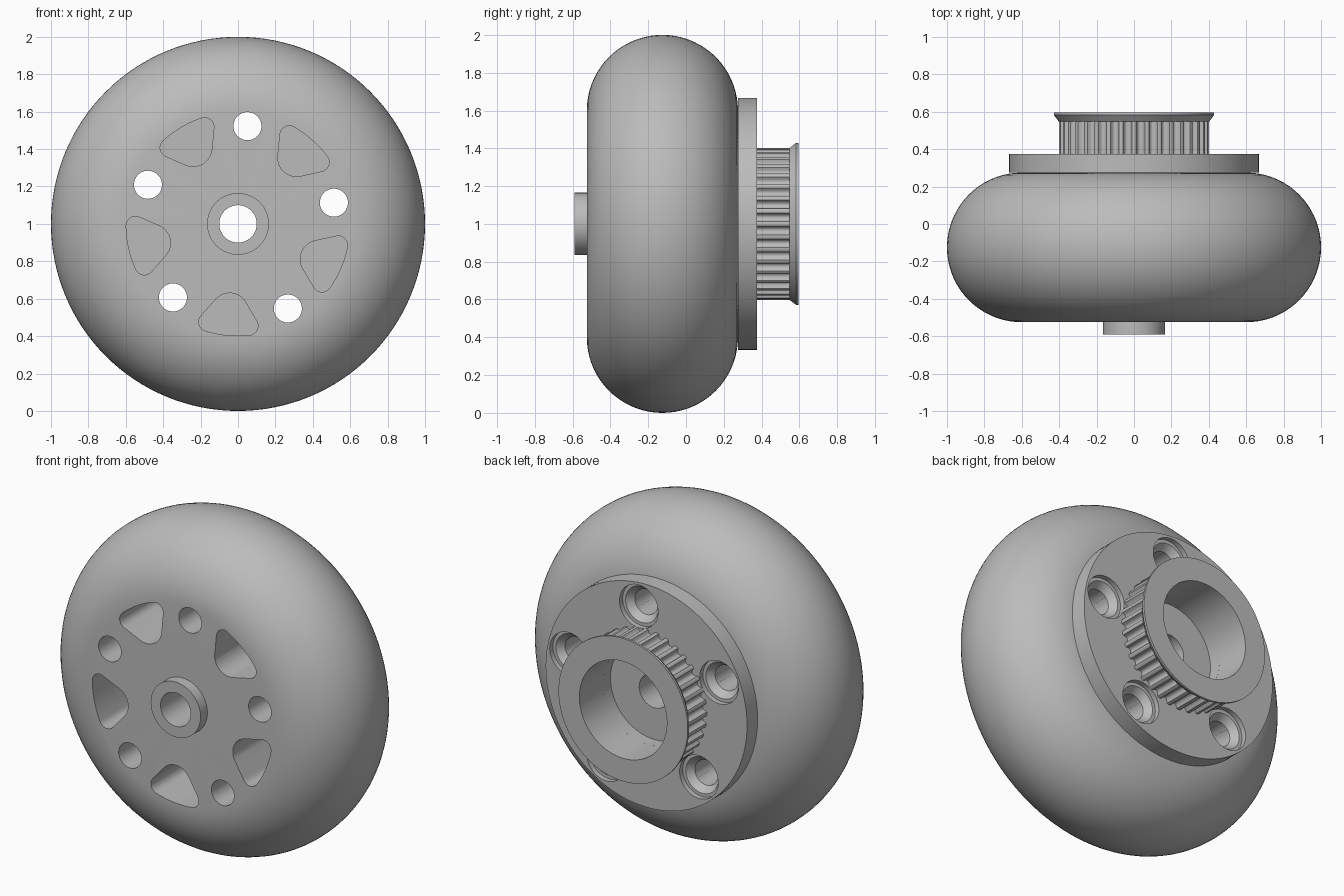
import bpy, bmesh, math
from mathutils import Vector
from mathutils.geometry import convex_hull_2d

if "Cube" in bpy.data.objects:
    bpy.data.objects.remove(bpy.data.objects["Cube"])

grey = bpy.data.materials.new("plain_grey")
grey.use_nodes = True
grey.diffuse_color = (0.5, 0.5, 0.5, 1)
grey.node_tree.nodes["Principled BSDF"].inputs["Base Color"].default_value = (0.5, 0.5, 0.5, 1)

AXLE = 1.0           # height of the wheel centre
COUNT = 5            # bolt holes and pockets
STEP = math.tau / COUNT
BOLT_START = math.radians(84.5)
BOLT_RING = 0.525
BORE = 0.1
TEETH = 36


def lathe(bm, profile, segs=128, cx=0.0, cz=AXLE, shape=None):
    """Spin a (radius, y) outline around an axis along y; shape varies the radius by angle."""
    rings = []
    for i in range(segs):
        a = math.tau * i / segs
        ring = []
        for r, y in profile:
            k = shape(r, a) if shape else r
            ring.append(bm.verts.new((cx + k * math.cos(a), y, cz + k * math.sin(a))))
        rings.append(ring)
    n = len(profile)
    for i in range(segs):
        p, q = rings[i], rings[(i + 1) % segs]
        for j in range(n):
            k = (j + 1) % n
            bm.faces.new((p[j], p[k], q[k], q[j]))


def prism(bm, points, y0, y1):
    """Solid between two copies of an (x, z) outline."""
    a = [bm.verts.new((x, y0, z)) for x, z in points]
    b = [bm.verts.new((x, y1, z)) for x, z in points]
    bm.faces.new(a)
    bm.faces.new(b[::-1])
    for i in range(len(a)):
        k = (i + 1) % len(a)
        bm.faces.new((a[i], b[i], b[k], a[k]))


def finish(name, bm):
    bmesh.ops.recalc_face_normals(bm, faces=bm.faces)
    mesh = bpy.data.meshes.new(name)
    bm.to_mesh(mesh)
    bm.free()
    mesh.materials.append(grey)
    obj = bpy.data.objects.new(name, mesh)
    bpy.context.collection.objects.link(obj)
    return obj


def activate(obj):
    bpy.ops.object.select_all(action='DESELECT')
    obj.select_set(True)
    bpy.context.view_layer.objects.active = obj


def cut(obj, cutter):
    cutter.hide_render = True
    mod = obj.modifiers.new("cut", 'BOOLEAN')
    mod.operation = 'DIFFERENCE'
    mod.solver = 'EXACT'
    mod.object = cutter
    activate(obj)
    bpy.ops.object.modifier_apply(modifier=mod.name)
    bpy.data.objects.remove(cutter)


def part(name, profile, **options):
    bm = bmesh.new()
    lathe(bm, profile, **options)
    return finish(name, bm)


def circle(x, y, r, n=32):
    return [Vector((x + r * math.cos(math.tau * i / n), y + r * math.sin(math.tau * i / n)))
            for i in range(n)]


# Tyre: half-round tread running into flat side faces
FRONT, BACK = -0.525, 0.275
MID, ROUND, CORE = (FRONT + BACK) / 2, 0.4, 0.6
tread = [(CORE + ROUND * math.cos(t), MID + ROUND * math.sin(t))
         for t in (math.pi * (i / 36 - 0.5) for i in range(37))]
wheel = part("wheel", [(BORE, FRONT)] + tread + [(BORE, BACK)])

# Pocket outline (radial, sideways): wide outer edge, rounded inner end
outline = circle(0.472, 0, 0.1)
for side in (-1, 1):
    t = 0.2 * side
    outline += circle(0.548 * math.cos(t), 0.548 * math.sin(t), 0.05)
outline += [Vector((0.598 * math.cos(t / 50), 0.598 * math.sin(t / 50))) for t in range(-10, 11)]
outline = [outline[i] for i in convex_hull_2d(outline)]

# Pockets and bolt holes through the wheel
bm = bmesh.new()
for i in range(COUNT):
    a = BOLT_START + math.pi + i * STEP
    c, s = math.cos(a), math.sin(a)
    prism(bm, [(p.x * c - p.y * s, AXLE + p.x * s + p.y * c) for p in outline], -0.7, 0.4)
    a = BOLT_START + i * STEP
    prism(bm, circle(BOLT_RING * math.cos(a), AXLE + BOLT_RING * math.sin(a), 0.075, 48), -0.7, 0.4)
cut(wheel, finish("wheel_cutter", bm))

# Front axle boss
boss = part("front_boss", [(BORE, FRONT), (0.165, FRONT), (0.165, -0.59), (BORE, -0.59)])

# Mounting plate with a recessed bearing seat
PLATE, SEAT = 0.375, 0.29
plate = part("mounting_plate", [(BORE, BACK), (0.667, BACK), (0.667, PLATE),
                                (SEAT, PLATE), (SEAT, 0.3), (BORE, 0.3)])

# Stepped and countersunk bolt holes in the plate
bm = bmesh.new()
for i in range(COUNT):
    a = BOLT_START + i * STEP
    lathe(bm, [(0.0005, 0.2), (0.075, 0.2), (0.075, 0.305), (0.108, 0.345), (0.128, 0.345),
               (0.128, 0.45), (0.0005, 0.45)],
          segs=48, cx=BOLT_RING * math.cos(a), cz=AXLE + BOLT_RING * math.sin(a))
cut(plate, finish("plate_cutter", bm))


# Toothed pulley with rounded grooves
def grooved(r, a):
    if r <= SEAT:
        return r
    u = (a * TEETH / math.tau) % 1 - 0.5
    return r - 0.028 * math.sqrt(max(0, 1 - (u / 0.334) ** 2))


pulley = part("toothed_pulley", [(SEAT, PLATE), (0.402, PLATE), (0.402, 0.548), (SEAT, 0.548)],
              segs=TEETH * 12, shape=grooved)

# Flared belt flange at the back
flange = part("belt_flange", [(SEAT, 0.548), (0.402, 0.548), (0.428, 0.582),
                              (0.428, 0.595), (SEAT, 0.595)])

for obj in (wheel, boss, plate, pulley, flange):
    activate(obj)
    bpy.ops.object.shade_smooth_by_angle(angle=math.radians(30))
